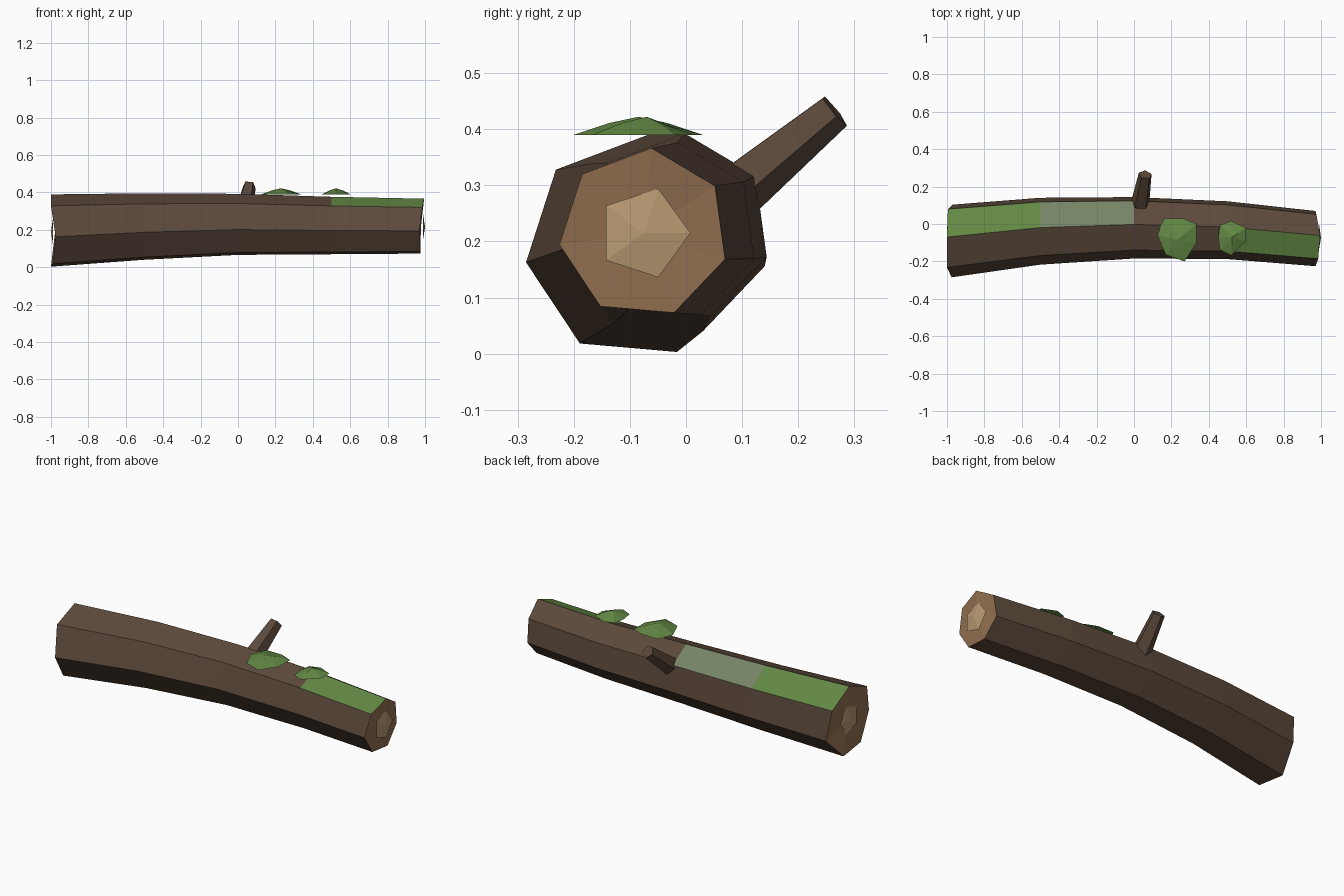
import bpy, bmesh, math
from mathutils import Vector

if "Cube" in bpy.data.objects:
    bpy.data.objects.remove(bpy.data.objects["Cube"])


def material(name, r, g, b):
    lin = [((c / 255 + 0.055) / 1.055) ** 2.4 for c in (r, g, b)]
    m = bpy.data.materials.new(name)
    m.diffuse_color = (*lin, 1)
    m.use_nodes = True
    m.node_tree.nodes["Principled BSDF"].inputs["Base Color"].default_value = m.diffuse_color
    return m


BARK = material("bark brown", 92, 73, 59)
WOOD = material("cut wood", 146, 112, 80)
HEART = material("pale heartwood", 184, 154, 114)
MOSS = material("moss green", 98, 136, 68)
LICHEN = material("grey lichen", 118, 132, 102)


def finish(name, bm, mats):
    bmesh.ops.recalc_face_normals(bm, faces=bm.faces)
    me = bpy.data.meshes.new(name)
    bm.to_mesh(me)
    bm.free()
    for m in mats:
        me.materials.append(m)
    ob = bpy.data.objects.new(name, me)
    bpy.context.collection.objects.link(ob)
    return ob


def bridge(bm, a, b):
    n = len(a)
    return [bm.faces.new((a[i], a[(i + 1) % n], b[(i + 1) % n], b[i])) for i in range(n)]


def fan(bm, ring, tip):
    c = bm.verts.new(tip)
    n = len(ring)
    return [bm.faces.new((ring[i], ring[(i + 1) % n], c)) for i in range(n)]


# log: seven-sided bent trunk, sections are x, centre y, centre z, radius
SECTIONS = [(-1, -0.087, 0.190, 0.2), (-0.5, -0.035, 0.212, 0.184),
            (0, -0.017, 0.224, 0.169), (0.5, -0.03, 0.218, 0.159),
            (1, -0.075, 0.215, 0.152)]
# chipped ends: how far each rim corner sits back from the end
CHIP = {-1: (0, 0.005, 0.03, 0, 0.01, 0.025, 0),
        1: (0.005, 0.025, 0.03, 0.025, 0.03, 0.03, 0.015)}
bm = bmesh.new()
rings = []
for x, cy, cz, r in SECTIONS:
    ring = []
    for k in range(7):
        a = math.radians(85 - k * 360 / 7)
        px = x - x * CHIP[x][k] if x in CHIP else x
        ring.append(bm.verts.new((px, cy + r * math.cos(a), cz + r * math.sin(a))))
    rings.append(ring)
for s in range(4):
    for k, f in enumerate(bridge(bm, rings[s], rings[s + 1])):
        if (s, k) in ((0, 0), (3, 6)):
            f.material_index = 2      # mossy strips
        elif (s, k) == (1, 0):
            f.material_index = 3      # lichen strip
for ring, (x, cy, cz, r) in ((rings[0], SECTIONS[0]), (rings[-1], SECTIONS[-1])):
    for f in fan(bm, ring, (x * 0.978, cy, cz)):
        f.material_index = 1
finish("log", bm, [BARK, WOOD, MOSS, LICHEN])

# heartwood: shallow five-sided cone on each cut end
for name, (x, cy, cz, r) in (("left_heartwood", SECTIONS[0]), ("right_heartwood", SECTIONS[-1])):
    bm = bmesh.new()
    ring = [bm.verts.new((x * 0.988, cy + 0.083 * math.cos(k * math.tau / 5),
                          cz + 0.083 * math.sin(k * math.tau / 5))) for k in range(5)]
    fan(bm, ring, (x, cy, cz))
    bm.faces.new(ring)
    finish(name, bm, [HEART])

# branch stub: tapered five-sided prism leaning out to the back
bm = bmesh.new()
base, tip = Vector((0.027, 0.07, 0.275)), Vector((0.06, 0.264, 0.434))
d = (tip - base).normalized()
u = d.cross(Vector((1, 0, 0))).normalized()
v = d.cross(u)
ends = []
for c, r in ((base, 0.055), (tip, 0.036)):
    ends.append([bm.verts.new(c + r * (u * math.cos(k * math.tau / 5) + v * math.sin(k * math.tau / 5)))
                 for k in range(5)])
bridge(bm, *ends)
bm.faces.new(ends[0])
bm.faces.new(ends[1])
finish("branch_stub", bm, [BARK])


# moss clumps: low faceted mounds with uneven outlines
def clump(name, outline, peak):
    bm = bmesh.new()
    rim = [bm.verts.new((x, y, 0.39)) for x, y in outline]
    mid = [bm.verts.new((peak[0] + (x - peak[0]) * 0.45, peak[1] + (y - peak[1]) * 0.45,
                         0.411 - 0.005 * (i % 2))) for i, (x, y) in enumerate(outline)]
    bridge(bm, rim, mid)
    fan(bm, mid, (*peak, 0.422))
    bm.faces.new(rim)
    finish(name, bm, [MOSS])


clump("large_moss_clump", [(0.16, 0.03), (0.26, 0.03), (0.335, 0), (0.335, -0.1),
                           (0.27, -0.2), (0.17, -0.165), (0.125, -0.06)], (0.23, -0.085))
clump("small_moss_clump", [(0.46, -0.005), (0.52, 0.015), (0.6, -0.02), (0.6, -0.09),
                           (0.52, -0.167), (0.46, -0.14), (0.45, -0.07)], (0.525, -0.07))
